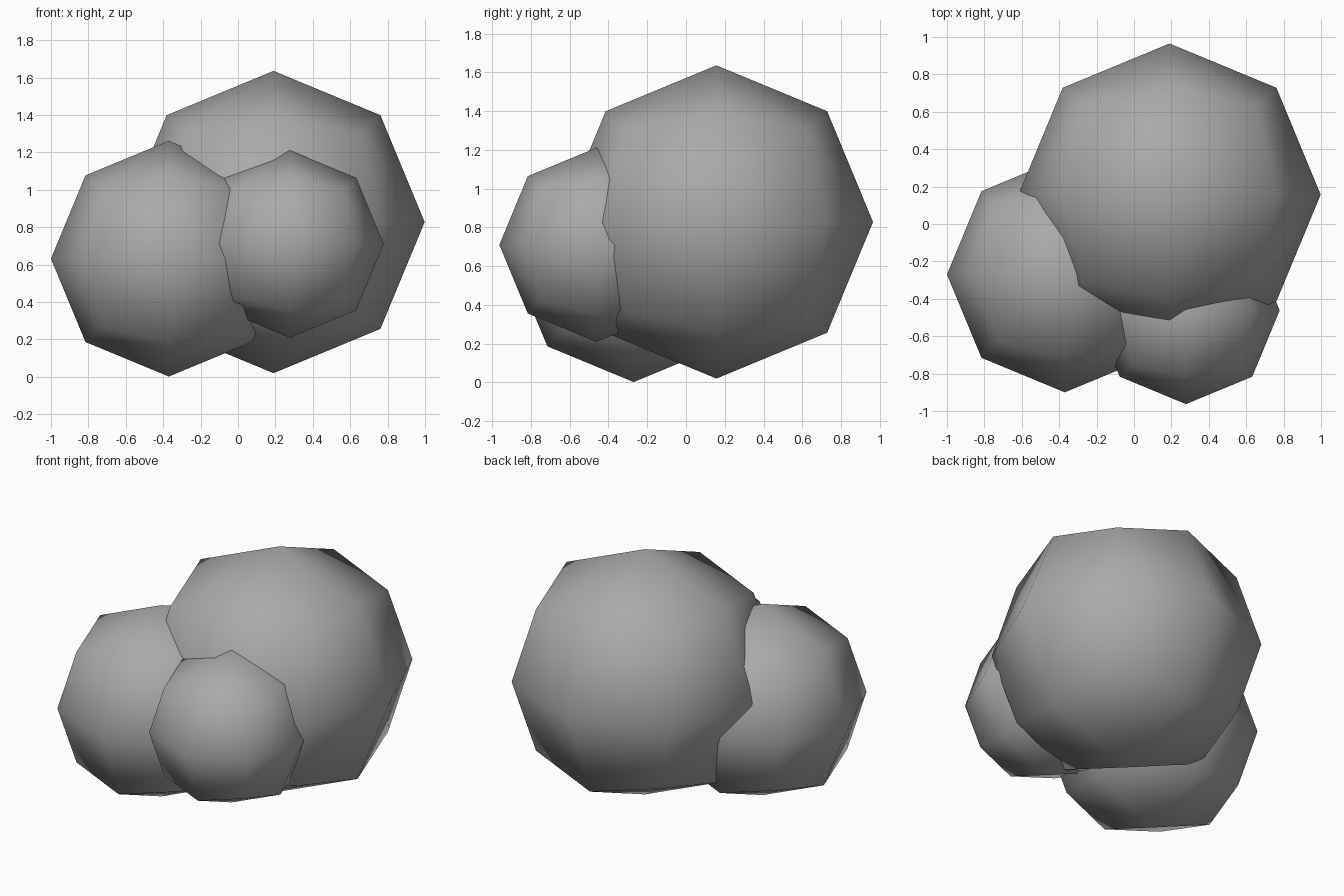
import bpy
import bmesh
from mathutils import Vector

if "Cube" in bpy.data.objects:
    bpy.data.objects.remove(bpy.data.objects["Cube"], do_unlink=True)

# Single stone grey material
GREY = (0.4, 0.4, 0.4, 1.0)
stone = bpy.data.materials.new("stone_grey")
stone.diffuse_color = GREY
stone.use_nodes = True
bsdf = next(n for n in stone.node_tree.nodes if n.type == 'BSDF_PRINCIPLED')
bsdf.inputs["Base Color"].default_value = GREY
bsdf.inputs["Roughness"].default_value = 0.9


def boulder(name, centre, radius):
    """Cube divided once and rounded onto a sphere, smooth shaded."""
    bm = bmesh.new()
    bmesh.ops.create_cube(bm, size=2.0)
    bmesh.ops.subdivide_edges(bm, edges=bm.edges[:], cuts=1, use_grid_fill=True)
    for v in bm.verts:
        v.co = v.co.normalized() * radius
    for f in bm.faces:
        f.smooth = True
    bmesh.ops.recalc_face_normals(bm, faces=bm.faces[:])
    mesh = bpy.data.meshes.new(name)
    bm.to_mesh(mesh)
    bm.free()
    mesh.materials.append(stone)
    obj = bpy.data.objects.new(name, mesh)
    obj.location = Vector(centre)
    bpy.context.collection.objects.link(obj)
    return obj


# Three overlapping boulders
boulder("large_boulder", (0.19, 0.157, 0.828), 0.808)
boulder("medium_boulder", (-0.37, -0.27, 0.632), 0.63)
boulder("small_boulder", (0.278, -0.462, 0.71), 0.501)
